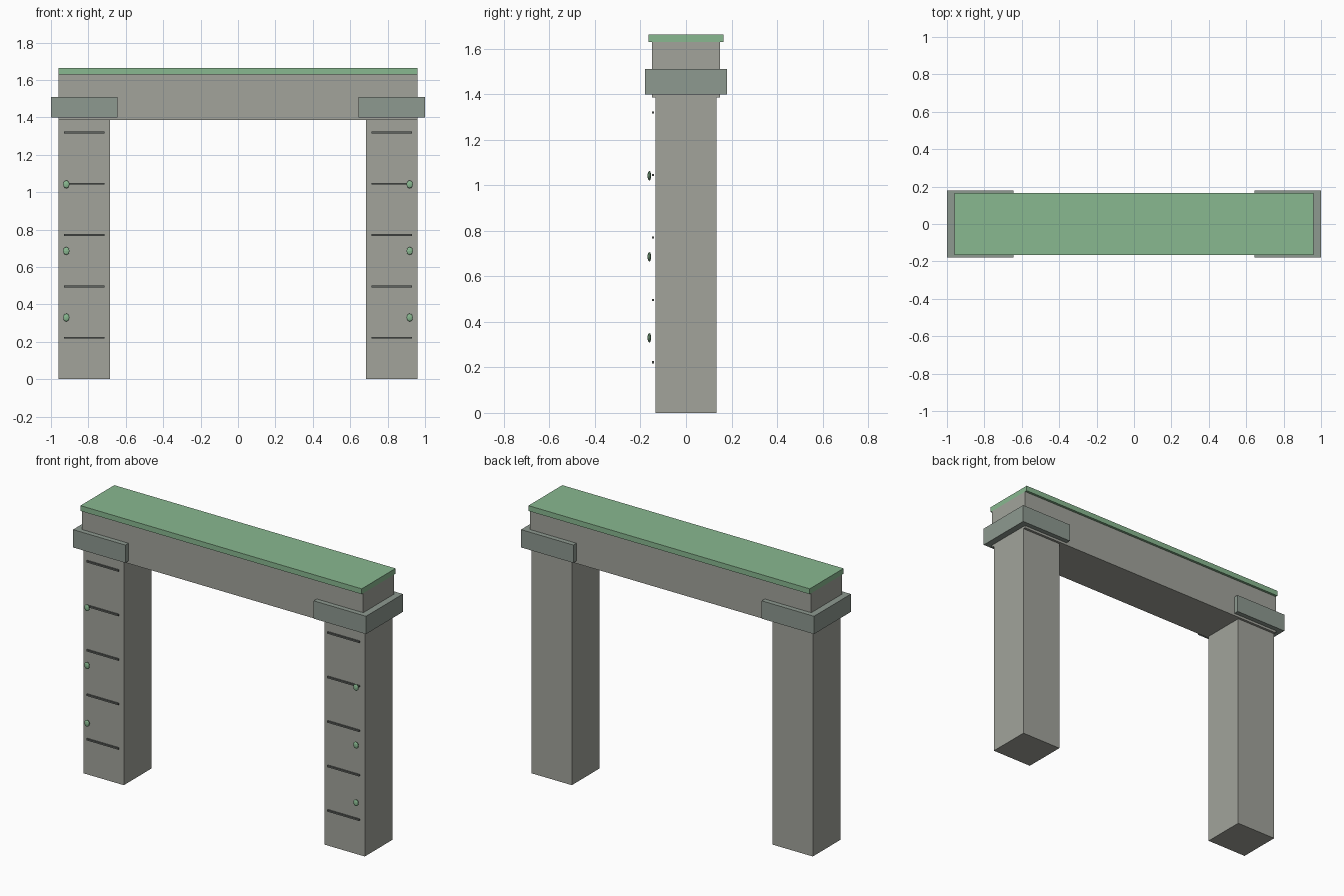
import bpy

if "Cube" in bpy.data.objects:
    bpy.data.objects.remove(bpy.data.objects["Cube"])


def material(name, color):
    m = bpy.data.materials.new(name)
    m.diffuse_color = (*color, 1)
    m.use_nodes = True
    m.node_tree.nodes["Principled BSDF"].inputs["Base Color"].default_value = m.diffuse_color
    return m


stone = material("stone", (0.36, 0.37, 0.33))
cap_stone = material("cap_stone", (0.27, 0.32, 0.28))
dark = material("dark_seam", (0.12, 0.13, 0.12))
moss = material("moss", (0.25, 0.48, 0.28))


def box(name, x, y, z, mat):
    """Box from (min, max) ranges on each axis."""
    r = (x, y, z)
    bpy.ops.mesh.primitive_cube_add(size=1, location=[(a + b) / 2 for a, b in r])
    o = bpy.context.object
    o.name = name
    o.scale = [abs(b - a) for a, b in r]
    bpy.ops.object.transform_apply(location=False, rotation=False, scale=True)
    o.data.materials.append(mat)
    return o


# Lintel and its mossy top slab
box("lintel", (-0.96, 0.96), (-0.15, 0.15), (1.385, 1.63), stone)
box("top_slab", (-0.96, 0.96), (-0.165, 0.165), (1.63, 1.663), moss)

for side, s in (("left", -1), ("right", 1)):
    # Pillar and the collar around its top
    box(f"{side}_pillar", (s * 0.685, s * 0.96), (-0.135, 0.135), (0, 1.385), stone)
    box(f"{side}_collar", (s * 0.643, s * 1.0), (-0.18, 0.18), (1.4, 1.51), cap_stone)

    # Thin seam strips just in front of the pillar
    for i in range(5):
        z = 0.222 + i * 0.2745
        box(f"{side}_seam_{i + 1}", (s * 0.713, s * 0.93), (-0.15, -0.141),
            (z - 0.005, z + 0.005), dark)

    # Flattened moss studs along the outer edge
    for i in range(3):
        bpy.ops.mesh.primitive_uv_sphere_add(
            segments=10, ring_count=6, radius=1,
            location=(s * 0.918, -0.161, 0.33 + i * 0.356))
        o = bpy.context.object
        o.name = f"{side}_stud_{i + 1}"
        o.scale = (0.018, 0.008, 0.021)
        bpy.ops.object.transform_apply(location=False, rotation=False, scale=True)
        o.data.materials.append(moss)
